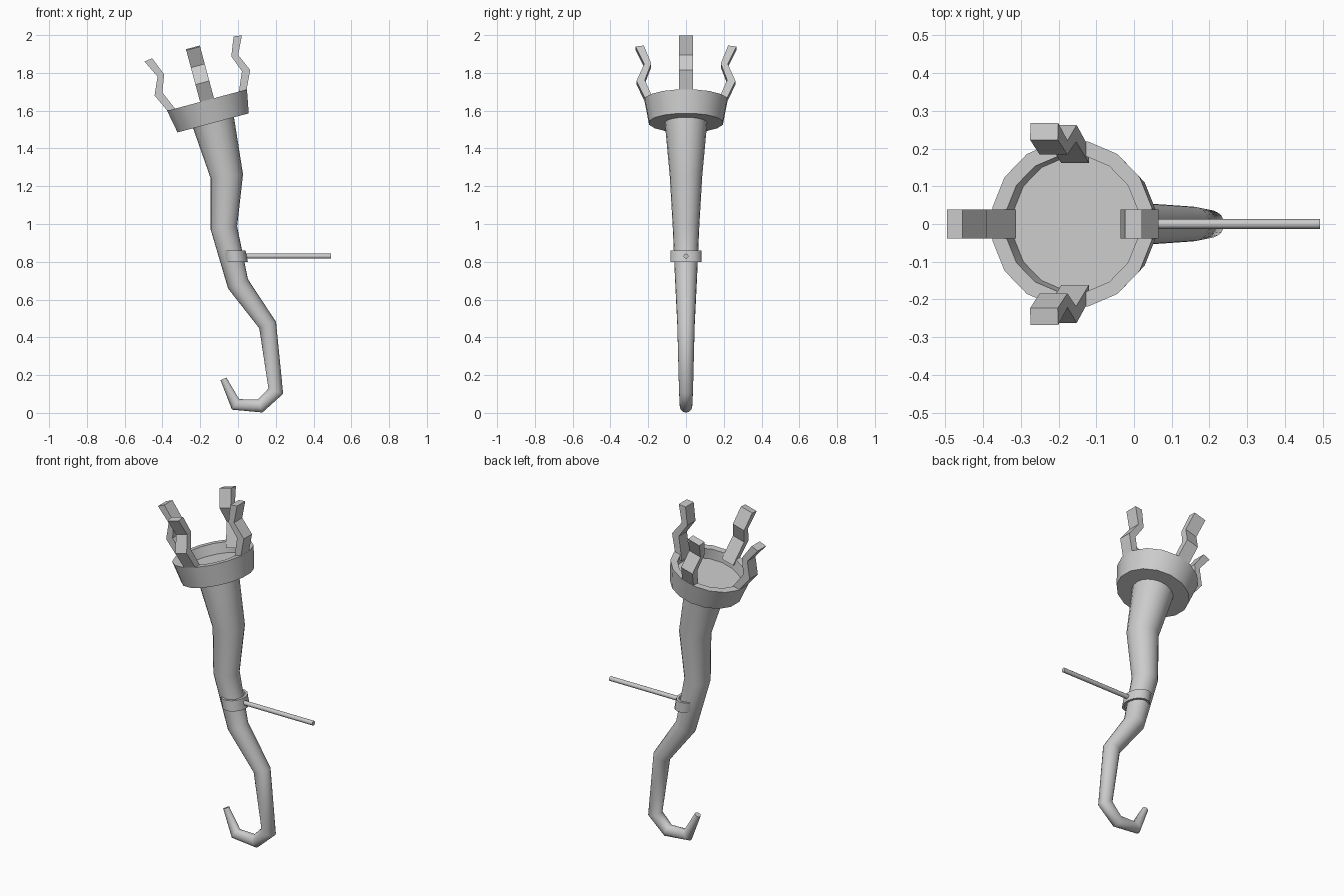
import bpy, bmesh
from math import sin, cos, pi, radians
from mathutils import Vector, Matrix

if "Cube" in bpy.data.objects:
    bpy.data.objects.remove(bpy.data.objects["Cube"])


def make(name, verts, faces, smooth=None):
    me = bpy.data.meshes.new(name)
    bm = bmesh.new()
    vs = [bm.verts.new(v) for v in verts]
    for f in faces:
        bm.faces.new([vs[i] for i in f])
    bmesh.ops.recalc_face_normals(bm, faces=bm.faces)
    bm.to_mesh(me)
    bm.free()
    ob = bpy.data.objects.new(name, me)
    bpy.context.collection.objects.link(ob)
    if smooth:
        bpy.ops.object.select_all(action='DESELECT')
        ob.select_set(True)
        bpy.context.view_layer.objects.active = ob
        bpy.ops.object.shade_smooth_by_angle(angle=radians(smooth))
    return ob


def bridge(rings, n, closed=False):
    """Quads between rings of n points, with caps unless closed."""
    faces = []
    for r in range(rings if closed else rings - 1):
        a, b = r * n, (r + 1) % rings * n
        faces += [(a + i, a + (i + 1) % n, b + (i + 1) % n, b + i) for i in range(n)]
    if not closed:
        faces += [tuple(range(n)), tuple(range((rings - 1) * n, rings * n))]
    return faces


# Curved horn: mitred rings along a path (x, z, radius)
PATH = [(-.077, .18, .017), (-.013, .045, .029), (.117, .036, .033), (.20, .115, .037),
        (.157, .465, .046), (0, .683, .057), (-.075, .98, .07), (-.06, 1.255, .086),
        (-.132, 1.545, .113)]
N = 20
verts = []
for i, (x, z, r) in enumerate(PATH):
    p = Vector((x, 0, z))
    near = [Vector((PATH[j][0], 0, PATH[j][1])) for j in (max(i - 1, 0), min(i + 1, len(PATH) - 1))]
    d0, d1 = (p - near[0]).normalized(), (near[1] - p).normalized()
    t = (d0 + d1).normalized()
    stretch = 1 / max(t.dot(d1), t.dot(d0))
    side = Vector((t.z, 0, -t.x)) * r * stretch
    for k in range(N):
        a = 2 * pi * k / N
        verts.append(p + side * cos(a) + Vector((0, r * sin(a), 0)))
make("horn", verts, bridge(len(PATH), N), 70)

# Tilted frame of the cup, origin at the rim centre
TILT = Matrix.Translation((-.164, 0, 1.656)) @ Matrix.Rotation(radians(-15), 4, 'Y')

# Cup with a recessed floor
M = 16
verts = []
for r, h in [(.199, -.125), (.223, 0), (.184, 0), (.18, -.06)]:
    for k in range(M):
        a = 2 * pi * (k + .5) / M
        verts.append(TILT @ Vector((r * cos(a), r * sin(a), h)))
make("cup", verts, bridge(4, M), 35)

# Four zigzag prongs on the rim
PRONG = [(.203, -.03), (.262, .095), (.221, .188), (.267, .283),
         (.223, .289), (.184, .19), (.218, .10), (.162, -.03)]
for k in range(4):
    turn = TILT @ Matrix.Rotation(k * pi / 2, 4, 'Z')
    verts = [turn @ Vector((r, y, h)) for y in (-.038, .038) for r, h in PRONG]
    make(f"prong_{k + 1}", verts, bridge(2, len(PRONG)))

# Collar around the horn, leaning with it
verts = []
for grow, z in [(.014, .80), (.014, .86), (0, .86), (0, .80)]:
    cx = -.013 - (z - .80) * .2
    for k in range(M):
        a = 2 * pi * (k + .5) / M
        verts.append((cx + (.052 + grow) * cos(a), (.071 + grow) * sin(a), z))
make("collar", verts, bridge(4, M, True), 35)

# Side rod
verts = [(x, .013 * cos(2 * pi * k / 12), .83 + .013 * sin(2 * pi * k / 12))
         for x in (.03, .493) for k in range(12)]
make("rod", verts, bridge(2, 12), 40)
